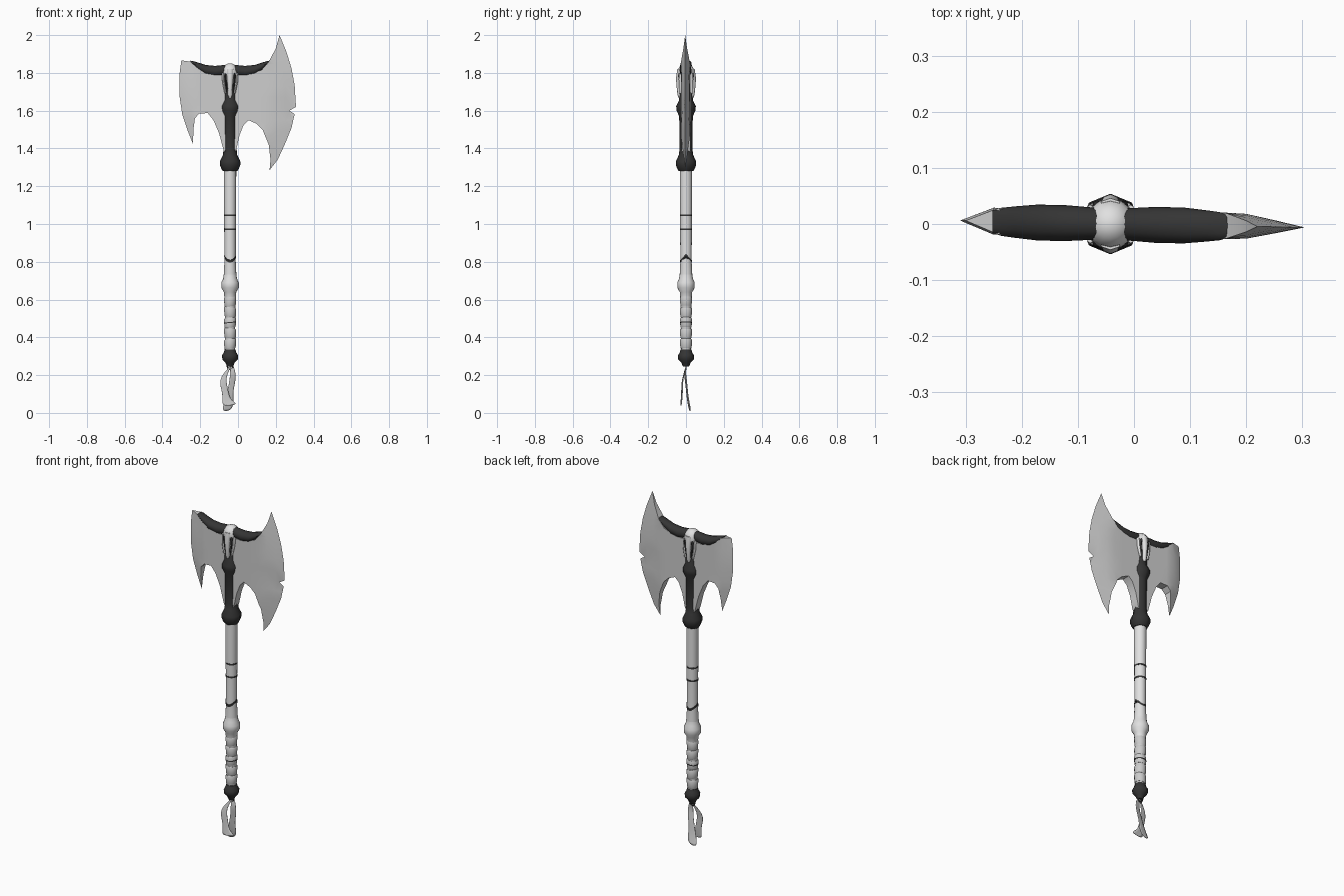
import bpy, bmesh, math
from mathutils import Vector
from mathutils.geometry import intersect_point_line

if "Cube" in bpy.data.objects:
    bpy.data.objects.remove(bpy.data.objects["Cube"])

AX = -0.042  # x of the shaft axis


def material(name, c):
    m = bpy.data.materials.new(name)
    m.use_nodes = True
    m.diffuse_color = (c, c, c, 1)
    m.node_tree.nodes["Principled BSDF"].inputs["Base Color"].default_value = (c, c, c, 1)
    return m


BONE = material("pale bone", 0.75)
STEEL = material("light steel", 0.62)
CLOTH = material("grey cloth", 0.6)
DARK = material("dark leather", 0.035)


def finish(name, bm, mat, angle=40):
    bmesh.ops.recalc_face_normals(bm, faces=bm.faces)
    me = bpy.data.meshes.new(name)
    bm.to_mesh(me)
    bm.free()
    ob = bpy.data.objects.new(name, me)
    bpy.context.collection.objects.link(ob)
    me.materials.append(mat)
    bpy.ops.object.select_all(action="DESELECT")
    ob.select_set(True)
    bpy.context.view_layer.objects.active = ob
    bpy.ops.object.shade_smooth_by_angle(angle=math.radians(angle))
    return ob


def loft(name, rings, mat, angle=40):
    """Skin closed rings of points and cap both ends."""
    bm = bmesh.new()
    vs = [[bm.verts.new(p) for p in r] for r in rings]
    n = len(vs[0])
    for a, b in zip(vs, vs[1:]):
        for i in range(n):
            j = (i + 1) % n
            bm.faces.new((a[i], a[j], b[j], b[i]))
    bm.faces.new(vs[0])
    bm.faces.new(vs[-1])
    return finish(name, bm, mat, angle)


def circle(n):
    return [(math.sin(2 * math.pi * i / n), math.cos(2 * math.pi * i / n)) for i in range(n)]


def lathe(name, profile, mat, n=16, angle=40, wave=0.0, tilt=0.0):
    """Turn (z, radius) pairs; wave bends rings into chevrons, tilt slants them."""
    rings = [[(AX + r * s, r * c, z - wave * abs(c) + tilt * s) for s, c in circle(n)]
             for z, r in profile]
    return loft(name, rings, mat, angle)


# Shaft, collar and grip
lathe("shaft", [(0.72, 0.034), (0.80, 0.030), (1.0, 0.031), (1.29, 0.033)], BONE)
lathe("grip_collar", [(0.61, 0.030), (0.64, 0.033), (0.662, 0.046), (0.69, 0.046),
                      (0.71, 0.037), (0.735, 0.033)], BONE)
lathe("grip_core", [(0.32, 0.026), (0.64, 0.029)], CLOTH)
for i in range(5):
    z = 0.34 + i * 0.056
    lathe(f"grip_wrap_{i}", [(z, 0.028), (z + 0.005, 0.030), (z + 0.046, 0.032), (z + 0.051, 0.029)],
          CLOTH, tilt=0.004 * (-1) ** i)
lathe("grip_cord", [(0.476, 0.0325), (0.481, 0.0325)], DARK, tilt=0.003)

# Painted bands on the shaft
for i, z in enumerate((0.967, 1.042)):
    lathe(f"shaft_band_{i}", [(z, 0.0325), (z + 0.009, 0.0325)], DARK)
lathe("chevron_band", [(0.83, 0.0318), (0.842, 0.0318)], DARK, wave=0.034)

# Dark sleeve with two collars, and the pommel
lathe("head_sleeve", [(1.28, 0.038), (1.29, 0.045), (1.312, 0.054), (1.332, 0.054), (1.365, 0.038),
                      (1.40, 0.034), (1.57, 0.036), (1.60, 0.050), (1.625, 0.052),
                      (1.655, 0.037), (1.74, 0.035)], DARK, n=8, angle=50)
lathe("pommel", [(0.245, 0.016), (0.265, 0.024), (0.283, 0.041), (0.305, 0.042),
                 (0.32, 0.033), (0.335, 0.029)], DARK, n=8, angle=50)
bpy.ops.mesh.primitive_torus_add(major_segments=14, minor_segments=6, major_radius=0.014,
                                 minor_radius=0.004, location=(AX, 0, 0.245),
                                 rotation=(math.pi / 2, 0, 0))
bpy.context.object.name = "pommel_ring"
bpy.context.object.data.materials.append(DARK)


# Blades: flat outline sliced into a grid, thickened away from the cutting edge
def blade(name, cut, inner, slope):
    bm = bmesh.new()
    bm.faces.new([bm.verts.new((x, 0, z)) for x, z in cut + inner])
    planes = [((-0.30 + 0.05 * i, 0, 0), (1, 0, 0)) for i in range(13)]
    planes += [((0, 0, 1.31 + 0.06 * i), (0, 0, 1)) for i in range(12)]
    for co, no in planes:
        bmesh.ops.bisect_plane(bm, geom=bm.verts[:] + bm.edges[:] + bm.faces[:],
                               plane_co=co, plane_no=no, dist=0.0005)
    edge = [Vector((x, 0, z)) for x, z in cut]

    def half(p):
        best = 1.0
        for a, b in zip(edge, edge[1:]):
            q, t = intersect_point_line(p, a, b)
            q = a.lerp(b, min(1, max(0, t)))
            best = min(best, (p - q).length)
        return min(0.024, slope * best)

    old = bm.verts[:]
    ext = bmesh.ops.extrude_face_region(bm, geom=bm.faces[:], use_keep_orig=True)
    new = [g for g in ext["geom"] if isinstance(g, bmesh.types.BMVert)]
    for verts, side in ((old, -1), (new, 1)):
        for v in verts:
            v.co.y = side * half(Vector((v.co.x, 0, v.co.z))) - 0.02 * v.co.x
    bmesh.ops.remove_doubles(bm, verts=bm.verts, dist=0.0004)
    bmesh.ops.triangulate(bm, faces=[f for f in bm.faces if len(f.verts) > 4])
    finish(name, bm, STEEL, 35)


blade("small_blade",
      [(-0.30, 1.866), (-0.31, 1.79), (-0.31, 1.68), (-0.295, 1.58), (-0.265, 1.49), (-0.238, 1.423)],
      [(-0.236, 1.50), (-0.228, 1.56), (-0.205, 1.585), (-0.16, 1.587), (-0.13, 1.55), (-0.10, 1.48),
       (-0.075, 1.385), (-0.05, 1.36), (-0.05, 1.79), (-0.13, 1.79), (-0.2, 1.82), (-0.24, 1.858)], 0.4)
blade("large_blade",
      [(0.22, 2.0), (0.257, 1.91), (0.283, 1.825), (0.30, 1.735), (0.307, 1.62), (0.272, 1.60),
       (0.30, 1.582), (0.283, 1.508), (0.247, 1.42), (0.21, 1.34), (0.167, 1.285)],
      [(0.172, 1.34), (0.163, 1.418), (0.13, 1.5), (0.10, 1.53), (0.055, 1.55), (0.03, 1.525),
       (0.008, 1.47), (-0.01, 1.39), (-0.03, 1.36), (-0.03, 1.79), (0.05, 1.79), (0.125, 1.815),
       (0.165, 1.862), (0.20, 1.93)], 0.22)

# Horns: distance from axis, height, half height, half depth
HORN = [(0.02, 1.815, 0.028, 0.028), (0.08, 1.808, 0.029, 0.032), (0.13, 1.815, 0.027, 0.032),
        (0.17, 1.835, 0.020, 0.028), (0.195, 1.85, 0.012, 0.025), (0.21, 1.861, 0.004, 0.02)]
for side, label in ((1, "left"), (-1, "right")):
    rings = [[(AX + side * d, hy * s - 0.02 * side * d, z + hz * c) for s, c in circle(12)]
             for d, z, hz, hy in HORN]
    loft(f"{label}_horn", rings, DARK, 50)

# Skull: cranium, with a muzzle, cheek bones and eye sockets on front and back
lathe("skull_cranium", [(1.73, 0.026), (1.765, 0.038), (1.80, 0.045), (1.825, 0.040),
                        (1.842, 0.026), (1.85, 0.010)], BONE, n=14, angle=60)


def bar(name, path, mat):
    """Tapered bar through (x, y, z, half width, half depth) stations."""
    rings = [[(AX + x + w * s, y + d * c, z) for s, c in circle(8)] for x, y, z, w, d in path]
    loft(name, rings, mat, 50)


for f, label in ((-1, "front"), (1, "back")):
    bar(f"{label}_muzzle", [(0, f * 0.028, 1.82, 0.022, 0.018), (0, f * 0.036, 1.77, 0.017, 0.017),
                            (0, f * 0.037, 1.72, 0.012, 0.012), (0, f * 0.035, 1.685, 0.013, 0.010),
                            (0, f * 0.034, 1.668, 0.006, 0.006)], BONE)
    for s in (-1, 1):
        bar(f"{label}_cheek_{s}", [(s * 0.036, f * 0.022, 1.80, 0.008, 0.012),
                                   (s * 0.034, f * 0.027, 1.75, 0.007, 0.010),
                                   (s * 0.024, f * 0.032, 1.69, 0.005, 0.006)], BONE)
        bar(f"{label}_socket_{s}", [(s * 0.022, f * 0.032, 1.80, 0.003, 0.008),
                                    (s * 0.024, f * 0.032, 1.783, 0.008, 0.010),
                                    (s * 0.023, f * 0.028, 1.75, 0.006, 0.008),
                                    (s * 0.019, f * 0.026, 1.70, 0.004, 0.006)], DARK)


# Hanging ribbons below the pommel: (x, y, z, half width)
def ribbon(name, path):
    bm = bmesh.new()
    rows = [[bm.verts.new((x + s * w, y + s * 0.003, z + s * 0.006)) for s in (-1, 1)]
            for x, y, z, w in path]
    for a, b in zip(rows, rows[1:]):
        bm.faces.new((a[0], a[1], b[1], b[0]))
    ob = finish(name, bm, CLOTH, 60)
    sub = ob.modifiers.new("smooth", "SUBSURF")
    sub.levels = sub.render_levels = 2
    thick = ob.modifiers.new("thickness", "SOLIDIFY")
    thick.thickness = 0.003


ribbon("front_ribbon", [(-0.038, 0, 0.25, 0.008), (-0.074, -0.014, 0.20, 0.016), (-0.080, -0.022, 0.16, 0.017),
                        (-0.066, -0.022, 0.11, 0.015), (-0.062, -0.026, 0.06, 0.020), (-0.035, -0.028, 0.04, 0.045)])
ribbon("back_ribbon", [(-0.034, 0, 0.25, 0.008), (-0.026, -0.008, 0.21, 0.014), (-0.030, 0.0, 0.16, 0.017),
                       (-0.042, 0.004, 0.11, 0.016), (-0.048, 0.01, 0.06, 0.024), (-0.058, 0.022, 0.008, 0.03)])
